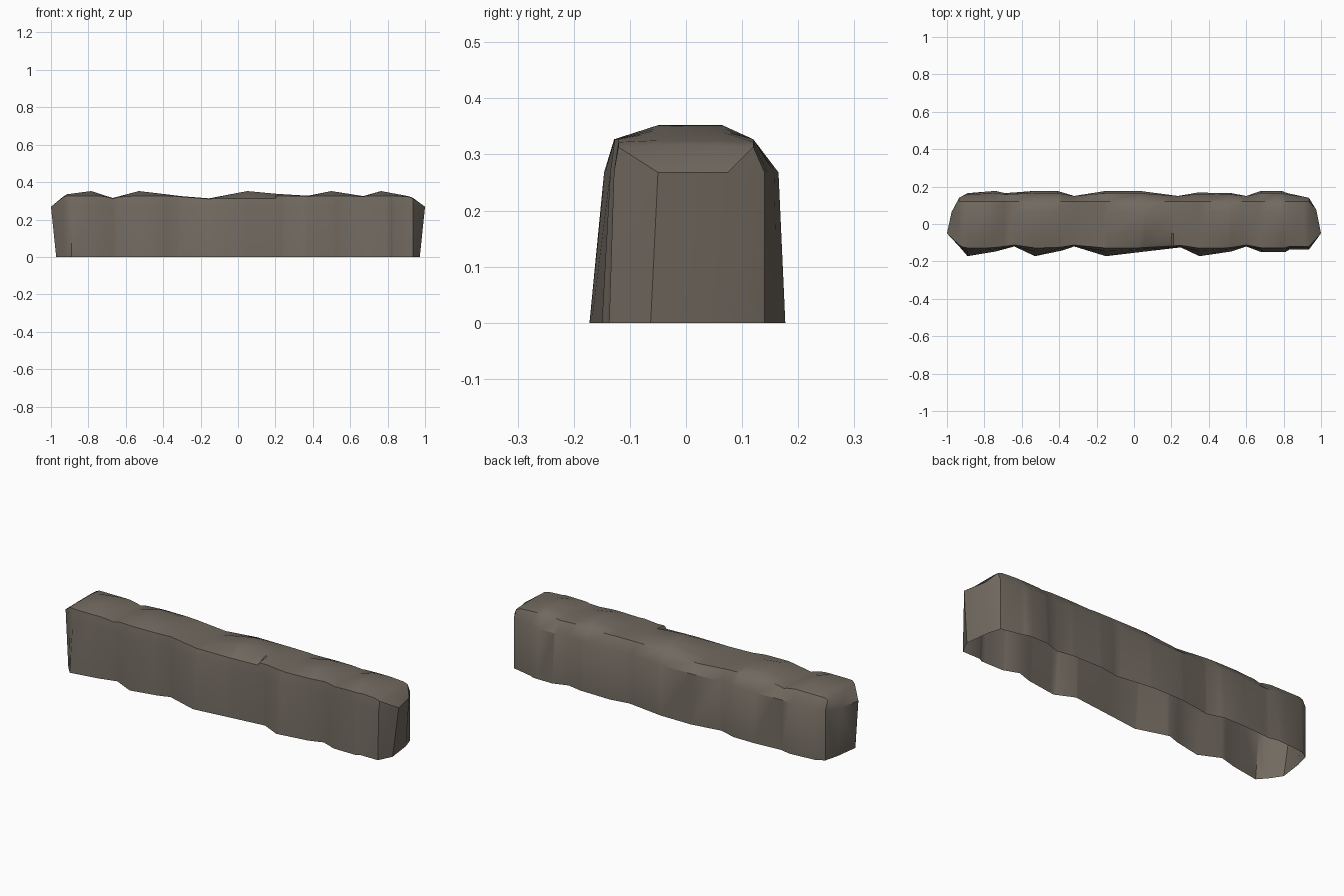
import bpy, bmesh, math

if "Cube" in bpy.data.objects:
    bpy.data.objects.remove(bpy.data.objects["Cube"])

# Outlines read along the wall: (x, value)
FRONT = [(-.935, .12), (-.89, .172), (-.74, .147), (-.64, .12), (-.53, .172), (-.385, .142),
         (-.32, .12), (-.15, .172), (.06, .147), (.25, .125), (.35, .172), (.52, .147),
         (.6, .12), (.68, .15), (.81, .15), (.83, .137), (.935, .137)]
BACK = [(-.935, .14), (-.89, .165), (-.74, .177), (-.69, .165), (-.53, .177), (-.41, .177),
        (-.32, .15), (-.15, .177), (.03, .177), (.235, .15), (.34, .168), (.52, .165),
        (.6, .15), (.68, .177), (.79, .177), (.82, .165), (.935, .14)]
TOP = [(-.935, .322), (-.915, .335), (-.785, .352), (-.67, .315), (-.53, .352), (-.385, .335),
       (-.305, .325), (-.155, .313), (.05, .352), (.21, .337), (.375, .327), (.5, .352),
       (.67, .325), (.765, .352), (.91, .325), (.935, .316)]


def sample(table, x):
    for (x0, v0), (x1, v1) in zip(table, table[1:]):
        if x <= x1:
            return v0 + (v1 - v0) * max(0, (x - x0) / (x1 - x0))
    return table[-1][1]


def section(x):
    f, b, t = (sample(tab, x) for tab in (FRONT, BACK, TOP))
    fs = .12 + (f - .12) * .5             # front shoulder
    bs = b - max(0, b - .15) * .45        # back shoulder
    edge = min(.327, t - .003)
    front_edge = .312 if -.15 < x < .208 else edge    # chipped front ledge
    return [(x, -f, 0), (x, -fs, .268), (x, -min(.128, fs - .008), front_edge), (x, -.05, t),
            (x, .065, t), (x, min(.12, bs - .02), edge), (x, bs, .268), (x, b, 0)]


bm = bmesh.new()
xs = sorted({p[0] for tab in (FRONT, BACK, TOP) for p in tab} | {.2, -.155})
rows = [[bm.verts.new(p) for p in section(x)] for x in xs]
for a, b in zip(rows, rows[1:]):
    for i in range(7):
        bm.faces.new((a[i], b[i], b[i + 1], a[i + 1]))

# Faceted ends
for row, s, y2 in ((rows[0], -1, .065), (rows[-1], 1, .075)):
    t1b, t1s, t2b, t2s = [bm.verts.new(p) for p in (
        (s * .972, -.063, 0), (s, -.05, .268), (s * .955, y2, 0), (s * .975, y2, .268))]
    fb, fs, fe, fc, bc, be, bs, bb = row
    for face in ((fb, fs, t1s, t1b), (t1b, t1s, t2s, t2b), (t2b, t2s, bs, bb),
                 (fs, fe, t1s), (fe, fc, t1s), (fc, bc, t2s, t1s), (bc, be, t2s), (be, bs, t2s)):
        bm.faces.new(face)
bmesh.ops.recalc_face_normals(bm, faces=bm.faces)

# Stone wall, open underneath
mesh = bpy.data.meshes.new("stone_wall")
bm.to_mesh(mesh)
bm.free()
wall = bpy.data.objects.new("stone_wall", mesh)
bpy.context.collection.objects.link(wall)
stone = bpy.data.materials.new("brown grey stone")
stone.diffuse_color = (.165, .142, .116, 1)
stone.use_nodes = True
stone.node_tree.nodes["Principled BSDF"].inputs["Base Color"].default_value = stone.diffuse_color
mesh.materials.append(stone)

bpy.context.view_layer.objects.active = wall
wall.select_set(True)
bpy.ops.object.shade_smooth_by_angle(angle=math.radians(35))
